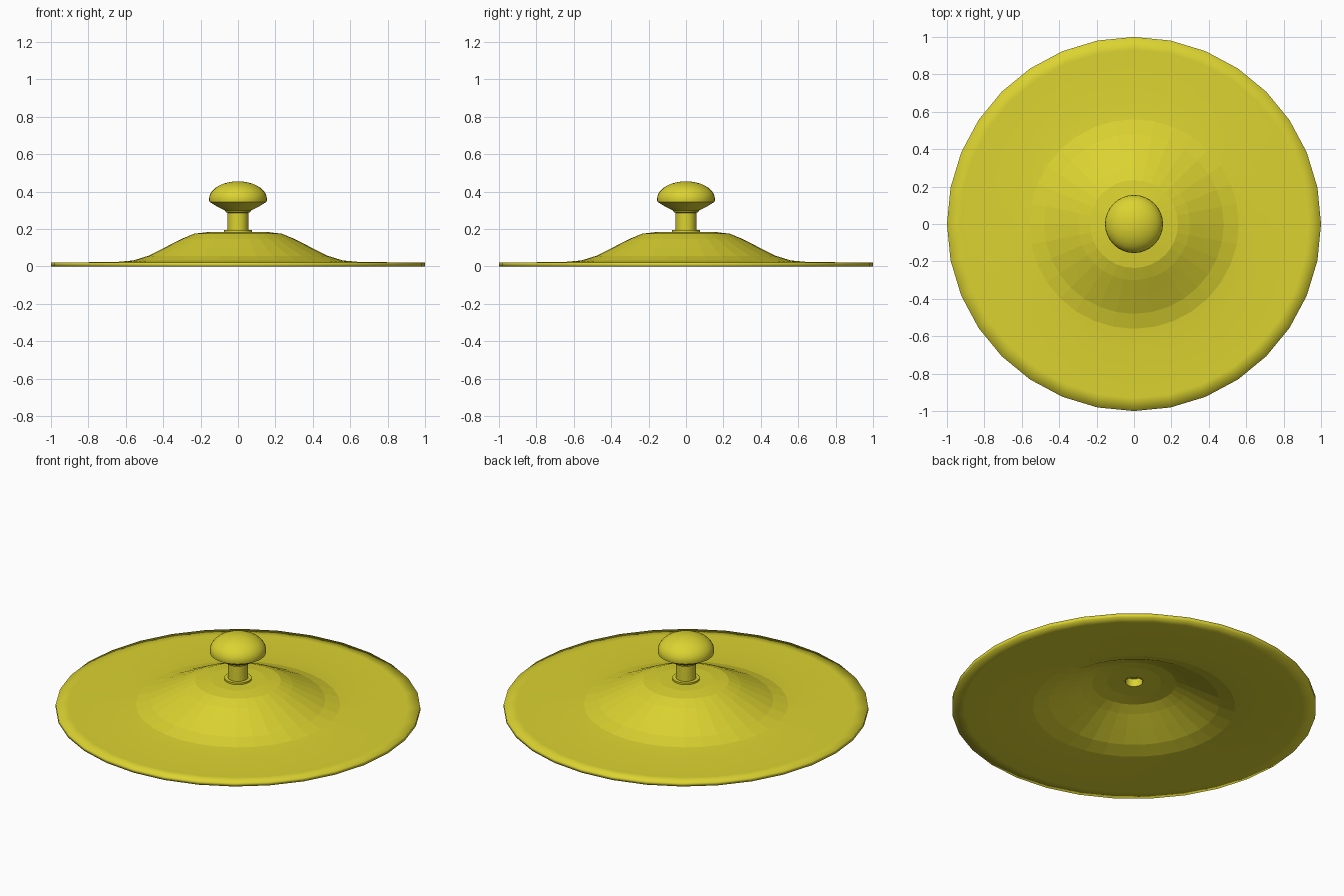
import bpy
import bmesh
import math

cube = bpy.data.objects.get("Cube")
if cube:
    bpy.data.objects.remove(cube, do_unlink=True)

SEGMENTS = 32

# Single yellow glaze
yellow = bpy.data.materials.new("yellow")
yellow.use_nodes = True
colour = (0.71, 0.65, 0.03, 1)
yellow.diffuse_color = colour
yellow.node_tree.nodes["Principled BSDF"].inputs["Base Color"].default_value = colour


def lathe(name, profile, closed):
    """Spin a radius/height profile about the z axis."""
    bm = bmesh.new()
    verts = [bm.verts.new((r, 0, z)) for r, z in profile]
    edges = [bm.edges.new(pair) for pair in zip(verts, verts[1:])]
    if closed:
        edges.append(bm.edges.new((verts[-1], verts[0])))
    bmesh.ops.spin(bm, geom=verts + edges, cent=(0, 0, 0), axis=(0, 0, 1),
                   angle=math.tau, steps=SEGMENTS, use_duplicate=False)
    bmesh.ops.remove_doubles(bm, verts=bm.verts, dist=0.0005)
    bmesh.ops.recalc_face_normals(bm, faces=bm.faces)
    mesh = bpy.data.meshes.new(name)
    bm.to_mesh(mesh)
    bm.free()
    mesh.materials.append(yellow)
    obj = bpy.data.objects.new(name, mesh)
    bpy.context.collection.objects.link(obj)
    return obj


# Lid plate: hollow dome with a wide flat brim and a central hole
top = [(0.052, 0.185), (0.15, 0.185), (0.235, 0.175), (0.3, 0.148),
       (0.39, 0.102), (0.48, 0.057), (0.56, 0.032), (0.66, 0.023),
       (0.93, 0.022), (1.0, 0.022)]
under = [(1.0, 0.0), (0.93, 0.0), (0.66, 0.001), (0.555, 0.01),
         (0.47, 0.037), (0.38, 0.082), (0.29, 0.128), (0.23, 0.154),
         (0.15, 0.165), (0.052, 0.165)]
lid = lathe("lid_plate", top + under, True)
for face in lid.data.polygons:
    # Faceted dome, softly shaded brim
    face.use_smooth = math.hypot(face.center.x, face.center.y) > 0.6

# Knob: open socket below, collar, stem, flared neck and domed cap
knob_profile = [(0, 0.21), (0.048, 0.21), (0.048, 0.163), (0.055, 0.163),
                (0.055, 0.18), (0.075, 0.18), (0.075, 0.195), (0.055, 0.195),
                (0.055, 0.287), (0.066, 0.29), (0.07, 0.3), (0.11, 0.319),
                (0.145, 0.341), (0.153, 0.345)]
steps = 9
for i in range(steps + 1):
    a = math.pi / 2 * i / steps
    knob_profile.append((0.155 * math.cos(a), 0.36 + 0.095 * math.sin(a)))
knob = lathe("knob", knob_profile, False)
for face in knob.data.polygons:
    face.use_smooth = True
knob.data.set_sharp_from_angle(angle=math.radians(32))
